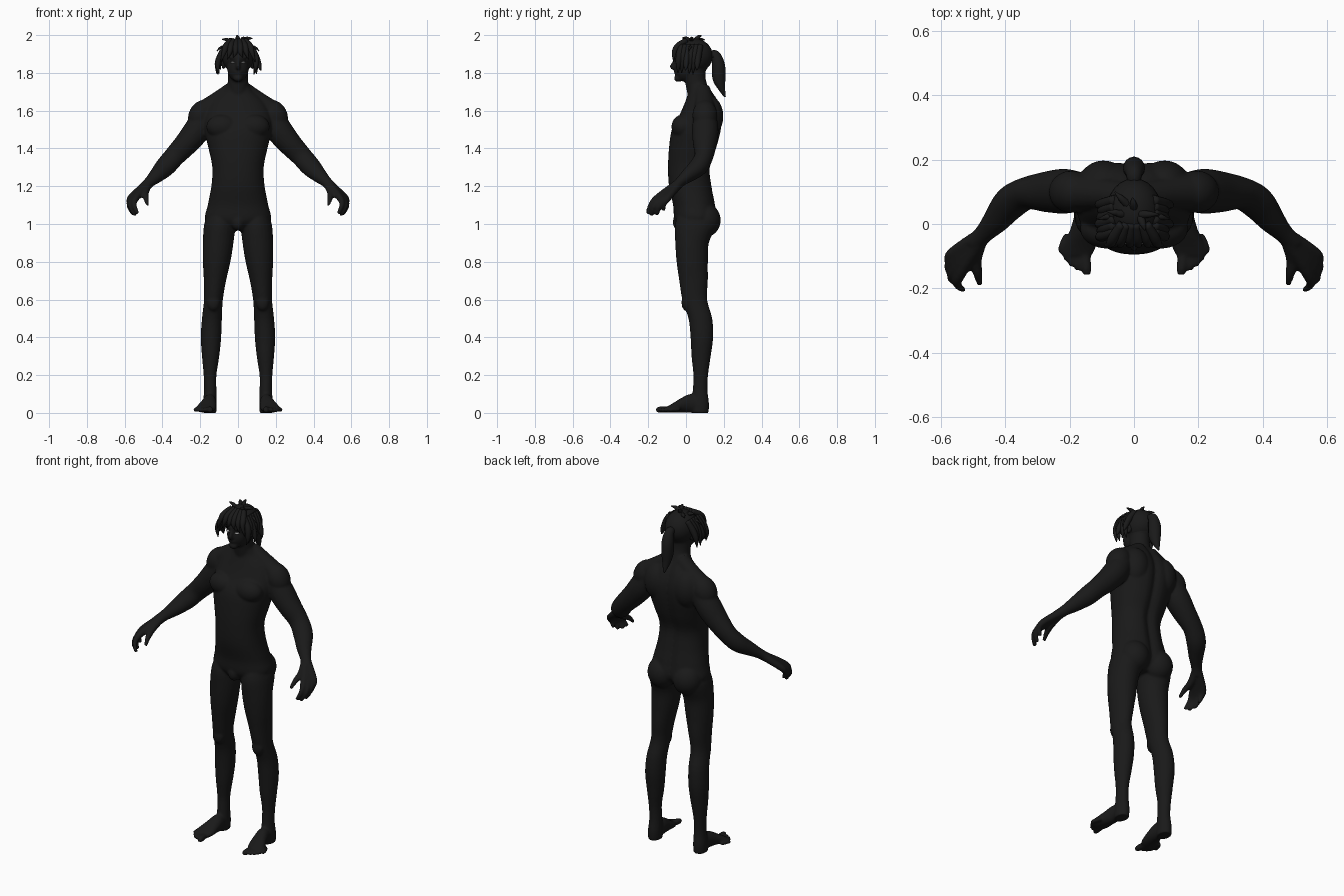
import bpy, bmesh, math, random
from mathutils import Vector, Matrix

random.seed(4)


def material(name, v):
    m = bpy.data.materials.new(name)
    m.diffuse_color = (v, v, v, 1)
    return m


def spline(rows, n):
    """Catmull-Rom interpolation of rows of numbers."""
    out = []
    for i in range(len(rows) - 1):
        a, b, c, d = (rows[max(0, min(len(rows) - 1, i + k))] for k in (-1, 0, 1, 2))
        for k in range(n):
            t = k / n
            out.append([0.5 * (2*q + (r-p)*t + (2*p-5*q+4*r-s)*t*t + (3*q-p-3*r+s)*t**3)
                        for p, q, r, s in zip(a, b, c, d)])
    return out + [list(rows[-1])]


def tube(bm, rows, s=1, axis=None, n=4, seg=16, power=1.0, groove=0.0):
    """Skin rows of (x, y, z, half width, half depth); s = -1 mirrors in x."""
    rows = [r if len(r) == 5 else (*r, r[3]) for r in rows]
    pts = spline(rows, n)
    rings = []
    for i, p in enumerate(pts):
        c = Vector(p[:3])
        t = Vector(axis) if axis else (Vector(pts[min(i+1, len(pts)-1)][:3])
                                       - Vector(pts[max(i-1, 0)][:3])).normalized()
        side = Vector((1, 0, 0)) if abs(t.x) < 0.9 else Vector((0, 1, 0))
        side = (side - t * side.dot(t)).normalized()
        up = t.cross(side)
        ring = []
        for k in range(seg):
            a = 2 * math.pi * k / seg
            ca, sa = math.cos(a), math.sin(a)
            x = math.copysign(abs(ca) ** power, ca) * p[3]
            y = math.copysign(abs(sa) ** power, sa) * p[4]
            if groove and sa > 0:
                y -= groove * math.exp(-(x / 0.025) ** 2)
            v = c + side * x + up * y
            ring.append(bm.verts.new((v.x * s, v.y, v.z)))
        rings.append(ring)
    for a, b in zip(rings, rings[1:]):
        for k in range(seg):
            j = (k + 1) % seg
            bm.faces.new((a[k], a[j], b[j], b[k]))
    bm.faces.new(rings[0][::-1])
    bm.faces.new(rings[-1])


def ball(bm, c, r, s=1, tilt=0.0):
    m = (Matrix.Translation((c[0] * s, c[1], c[2])) @ Matrix.Rotation(tilt * s, 4, 'Y')
         @ Matrix.Diagonal((*r, 1)))
    bmesh.ops.create_uvsphere(bm, u_segments=24, v_segments=16, radius=1, matrix=m)


def finish(bm, name, mat):
    bmesh.ops.recalc_face_normals(bm, faces=bm.faces)
    for f in bm.faces:
        f.smooth = True
    me = bpy.data.meshes.new(name)
    bm.to_mesh(me)
    bm.free()
    me.materials.append(mat)
    ob = bpy.data.objects.new(name, me)
    bpy.context.collection.objects.link(ob)
    return ob


black = material("black", 0.01)
pale = material("eye_white", 0.5)

# body: overlapping masses fused by a voxel remesh
bm = bmesh.new()
tube(bm, [(0, .05, .965, .09, .07), (0, .053, 1.02, .172, .113), (0, .045, 1.1, .16, .113),
          (0, .025, 1.2, .141, .115), (0, .018, 1.3, .136, .113), (0, .037, 1.4, .156, .127),
          (0, .057, 1.5, .178, .132), (0, .08, 1.58, .175, .113), (0, .085, 1.65, .14, .088),
          (0, .078, 1.70, .085, .066), (0, .062, 1.74, .055, .056)],
     axis=(0, 0, 1), seg=48, power=.9, groove=.018)
# neck and head
tube(bm, [(0, .07, 1.68, .06, .06), (0, .05, 1.76, .054, .055), (0, .045, 1.84, .055, .06)], seg=24)
ball(bm, (0, .035, 1.88), (.073, .095, .1))
ball(bm, (0, -.005, 1.825), (.057, .056, .072))
ball(bm, (0, -.04, 1.772), (.026, .024, .02))
ball(bm, (0, -.052, 1.803), (.022, .012, .012))
ball(bm, (0, -.045, 1.882), (.05, .02, .012))
tube(bm, [(0, -.055, 1.875, .008), (0, -.07, 1.845, .01), (0, -.073, 1.832, .013), (0, -.06, 1.824, .01)])
ball(bm, (0, -.035, 1.01), (.035, .035, .045))

for s in (1, -1):
    ball(bm, (.078, .045, 1.85), (.01, .02, .032), s)
    ball(bm, (.083, -.015, 1.515), (.085, .062, .065), s)          # chest
    ball(bm, (.095, .12, 1.57), (.08, .078, .11), s)               # shoulder blade
    ball(bm, (.083, .1, 1.02), (.083, .084, .09), s)               # buttock
    ball(bm, (.195, .1, 1.575), (.066, .066, .085), s, -.45)       # shoulder
    tube(bm, [(.03, .085, 1.71, .045), (.1, .095, 1.655, .05), (.19, .1, 1.59, .058)], s)
    # arm
    tube(bm, [(.17, .1, 1.58, .06), (.215, .102, 1.5, .07), (.27, .1, 1.43, .064),
              (.335, .095, 1.36, .056, .05), (.385, .065, 1.303, .054, .05),
              (.43, .01, 1.257, .042, .038), (.465, -.028, 1.225, .031, .028),
              (.495, -.06, 1.195, .03, .026)], s, seg=20)
    # fingers with their palm bones, then thumb
    for b, m, t in (((.537, -.148, 1.142), (.55, -.186, 1.102), (.53, -.206, 1.054)),
                    ((.551, -.132, 1.137), (.567, -.17, 1.09), (.543, -.183, 1.044)),
                    ((.562, -.113, 1.135), (.574, -.143, 1.09), (.553, -.152, 1.048)),
                    ((.565, -.092, 1.142), (.573, -.116, 1.107), (.561, -.118, 1.07))):
        tube(bm, [(.468, -.03, 1.222, .024), (*b, .019), (*m, .014), (*t, .009)], s, seg=12)
    tube(bm, [(.475, -.04, 1.215, .024), (.492, -.105, 1.165, .02),
              (.486, -.155, 1.135, .015), (.479, -.188, 1.1, .009)], s, seg=12)
    # leg
    tube(bm, [(.09, .05, 1.08, .06, .08), (.097, .05, 1.0, .082, .108), (.105, .032, .9, .081, .089),
              (.113, .033, .8, .073, .083), (.122, .04, .7, .059, .076), (.13, .046, .6, .05, .066),
              (.138, .076, .5, .053, .063), (.143, .084, .4, .054, .06), (.145, .08, .3, .046, .051),
              (.148, .078, .2, .034, .039), (.147, .075, .12, .033, .039),
              (.149, .076, .05, .037, .046), (.15, .074, 0, .036, .046)], s, axis=(0, 0, 1), seg=24)
    ball(bm, (.13, .0, .585), (.034, .024, .045), s)               # knee
    # foot and toes
    tube(bm, [(.15, .1, .035, .03, .033), (.15, .03, .05, .036, .05), (.157, -.02, .042, .043, .04),
              (.17, -.07, .026, .053, .025), (.178, -.1, .018, .047, .016)], s, axis=(0, 1, 0))
    for x, y, r in ((.148, -.158, .017), (.176, -.143, .012), (.194, -.132, .011),
                    (.21, -.115, .011), (.225, -.092, .011)):
        tube(bm, [(x * .7 + .05, y + .06, .018, r), (x, y + .02, .017, r), (x, y, .013, r * .7)], s, seg=12)
for v in bm.verts:
    v.co.z = max(v.co.z, 0)
body = finish(bm, "body", black)
rm = body.modifiers.new("fuse", 'REMESH')
rm.mode = 'VOXEL'
rm.voxel_size = .0065
rm.use_smooth_shade = True
sm = body.modifiers.new("soften", 'SMOOTH')
sm.factor = .5
sm.iterations = 5

# eyes
bm = bmesh.new()
for s in (1, -1):
    ball(bm, (.028, -.048, 1.855), (.013, .014, .0045), s)
finish(bm, "eyes", pale)

# hair cap, ponytail and loose locks
bm = bmesh.new()
ball(bm, (0, .042, 1.89), (.086, .1, .092))
tube(bm, [(0, .12, 1.89, .02), (0, .155, 1.895, .025), (0, .172, 1.84, .034, .034),
          (0, .175, 1.77, .032, .034), (0, .19, 1.715, .02, .018), (0, .207, 1.672, .004)], n=6)
for s in (1, -1):
    for k in range(6):                                             # side locks
        y = -.035 + k * .02
        x = .098 + random.uniform(-.008, .014)
        tube(bm, [(.06, y + .01, 1.945, .016), (.09, y, 1.895, .018), (x, y - .005, 1.845, .014),
                  (x + random.uniform(-.012, .016), y - .008, 1.785 + random.uniform(0, .035), .002)], s, seg=8)
    for k in range(3):                                             # fringe
        x = .012 + k * .026
        tube(bm, [(x * .6, .0, 1.972, .014), (x, -.042, 1.942, .017), (x * 1.15, -.062, 1.91, .013),
                  (x * 1.3 + .008, -.066, 1.882 - k * .012, .002)], s, seg=8)
    tube(bm, [(.06, .03, 1.93, .012), (.09, .02, 1.935, .008), (.112, .015, 1.915, .002)], s, seg=8)
# tufts on the crown
for b, t in (((0, .05, 1.97), (-.005, .082, 1.998)), ((.02, .03, 1.97), (.078, .03, 1.982)),
             ((-.03, .03, 1.96), (-.085, .04, 1.978)), ((-.02, .06, 1.965), (-.06, .1, 1.975)),
             ((.02, .02, 1.968), (.035, -.02, 1.985))):
    m = (Vector(b) + Vector(t)) / 2 + Vector((0, 0, .006))
    tube(bm, [(*b, .014), (*m, .01), (*t, .002)], seg=8)
finish(bm, "hair", black)
